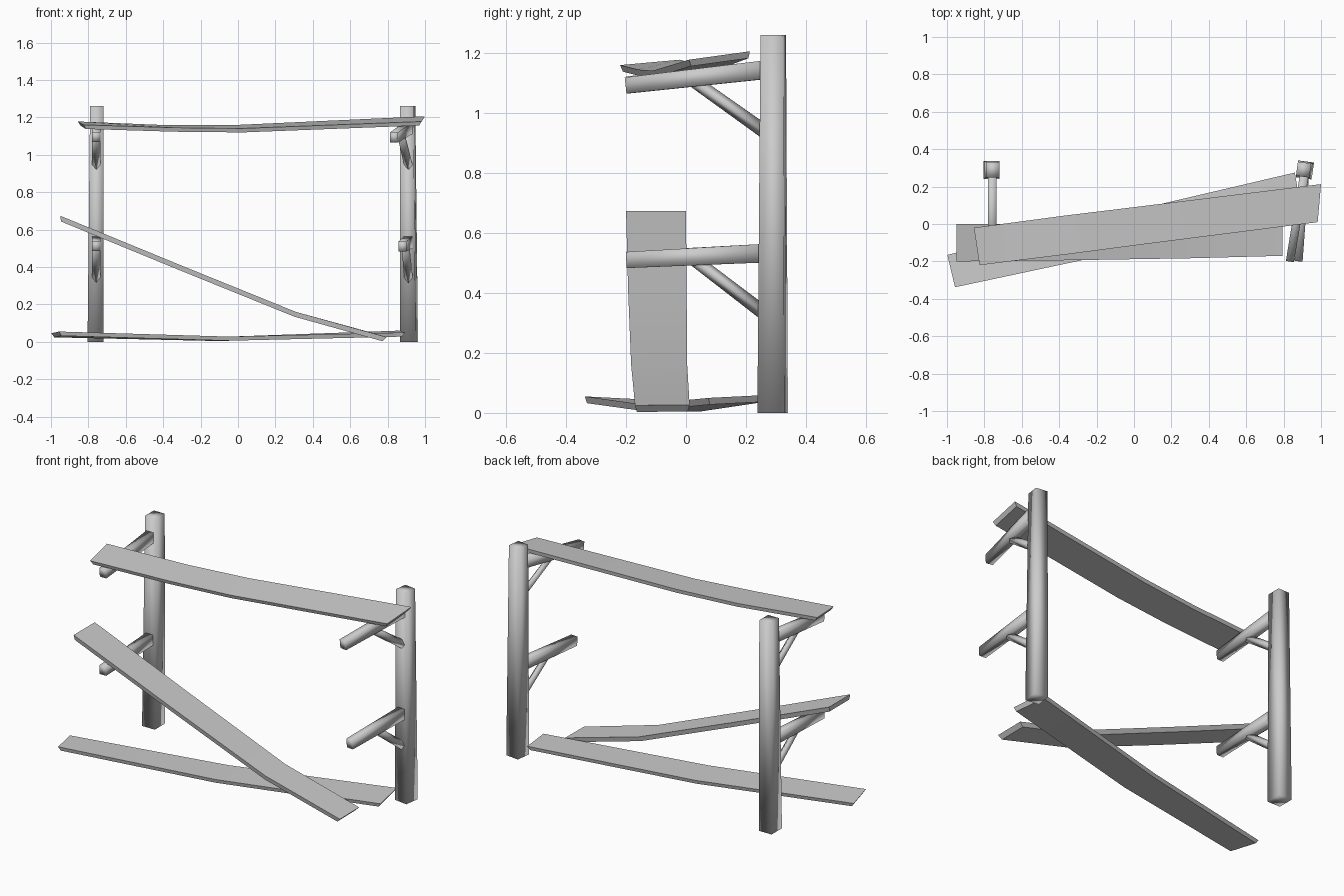
import bpy, bmesh, math
from mathutils import Vector

if "Cube" in bpy.data.objects:
    bpy.data.objects.remove(bpy.data.objects["Cube"])


def make_object(name, rings, smooth_all):
    """Skin a list of four-point rings into a closed solid."""
    bm = bmesh.new()
    loops = [[bm.verts.new(p) for p in ring] for ring in rings]
    for a, b in zip(loops, loops[1:]):
        for i in range(4):
            j = (i + 1) % 4
            bm.faces.new((a[i], a[j], b[j], b[i]))
    bm.faces.new(loops[0])
    bm.faces.new(loops[-1])
    bmesh.ops.recalc_face_normals(bm, faces=bm.faces[:])
    mesh = bpy.data.meshes.new(name)
    bm.to_mesh(mesh)
    bm.free()
    ob = bpy.data.objects.new(name, mesh)
    bpy.context.collection.objects.link(ob)
    bpy.ops.object.select_all(action='DESELECT')
    ob.select_set(True)
    bpy.context.view_layer.objects.active = ob
    if smooth_all:
        bpy.ops.object.shade_smooth()
    else:
        bpy.ops.object.shade_smooth_by_angle(angle=math.radians(30))
    return ob


def beam(name, p0, p1, size0, size1, twist=0.0):
    """Four-sided timber from p0 to p1, each end with its own (width, height)."""
    p0, p1 = Vector(p0), Vector(p1)
    d = (p1 - p0).normalized()
    side = d.cross(Vector((0, 0, 1)))
    if side.length < 0.1:
        side = Vector((1, 0, 0))
    side.normalize()
    up = side.cross(d).normalized()
    c, s = math.cos(math.radians(twist)), math.sin(math.radians(twist))
    u, v = side * c + up * s, up * c - side * s
    rings = []
    for p, (w, h) in ((p0, size0), (p1, size1)):
        rings.append([p + u * w / 2 * i + v * h / 2 * j
                      for i, j in ((-1, -1), (1, -1), (1, 1), (-1, 1))])
    return make_object(name, rings, True)


def plank(name, stations, thick, inset=0.015):
    """Sagging plank; each station is (back top point, front top point)."""
    st = [(Vector(a), Vector(b)) for a, b in stations]
    mids = [(a + b) / 2 for a, b in st]
    last = len(st) - 1
    rings = []
    for k, (a, b) in enumerate(st):
        along = (mids[min(k + 1, last)] - mids[max(k - 1, 0)]).normalized()
        across = (b - a).normalized()
        n = along.cross(across).normalized()
        if n.z > 0:
            n = -n
        slide = along * (inset if k == 0 else -inset if k == last else 0)
        under = n * thick + slide
        rings.append([a, b, b + under - across * 0.006, a + under + across * 0.006])
    return make_object(name, rings, False)


# Upright posts
beam("left_post", (-0.762, 0.289, 0), (-0.755, 0.291, 1.26), (0.085, 0.098), (0.072, 0.083))
beam("right_post", (0.914, 0.289, 0), (0.907, 0.291, 1.26), (0.085, 0.091), (0.072, 0.076), 8)

# Support arms and diagonal braces: side, x at post, x at tip, z at post, z at tip
for side, level, xp, xt, zp, zt in (
        ("left", "upper", -0.758, -0.758, 1.145, 1.095),
        ("left", "lower", -0.758, -0.758, 0.533, 0.512),
        ("right", "upper", 0.912, 0.834, 1.145, 1.092),
        ("right", "lower", 0.912, 0.88, 0.533, 0.510)):
    beam(f"{side}_{level}_arm", (xp, 0.27, zp), (xt, -0.198, zt), (0.048, 0.062), (0.043, 0.054))
    foot = 0.945 if level == "upper" else 0.338
    xm = xp + (xt - xp) * 0.53
    top = 1.112 if level == "upper" else 0.518
    beam(f"{side}_{level}_brace", (xp, 0.26, foot - 0.005), (xm, 0.018, top),
         (0.033, 0.033), (0.03, 0.03), 45)

# Top shelf board, sagging slightly
plank("top_shelf", [
    ((-0.856, -0.02, 1.178), (-0.826, -0.22, 1.160)),
    ((-0.37, 0.045, 1.158), (-0.34, -0.16, 1.145)),
    ((0.0, 0.09, 1.160), (0.025, -0.112, 1.141)),
    ((1.0, 0.213, 1.206), (0.982, 0.01, 1.178))], 0.022)

# Middle shelf board, fallen down on its right end
plank("fallen_shelf", [
    ((-0.95, 0.0, 0.674), (-0.95, -0.20, 0.674)),
    ((-0.3, 0.002, 0.407), (-0.3, -0.193, 0.407)),
    ((0.31, 0.004, 0.160), (0.31, -0.183, 0.160)),
    ((0.795, 0.012, 0.027), (0.795, -0.17, 0.025))], 0.027)

# Bottom board lying on the ground
plank("ground_board", [
    ((-0.998, -0.165, 0.046), (-0.957, -0.338, 0.055)),
    ((-0.10, 0.05, 0.026), (-0.05, -0.145, 0.028)),
    ((0.86, 0.275, 0.060), (0.893, 0.075, 0.050))], 0.022)
